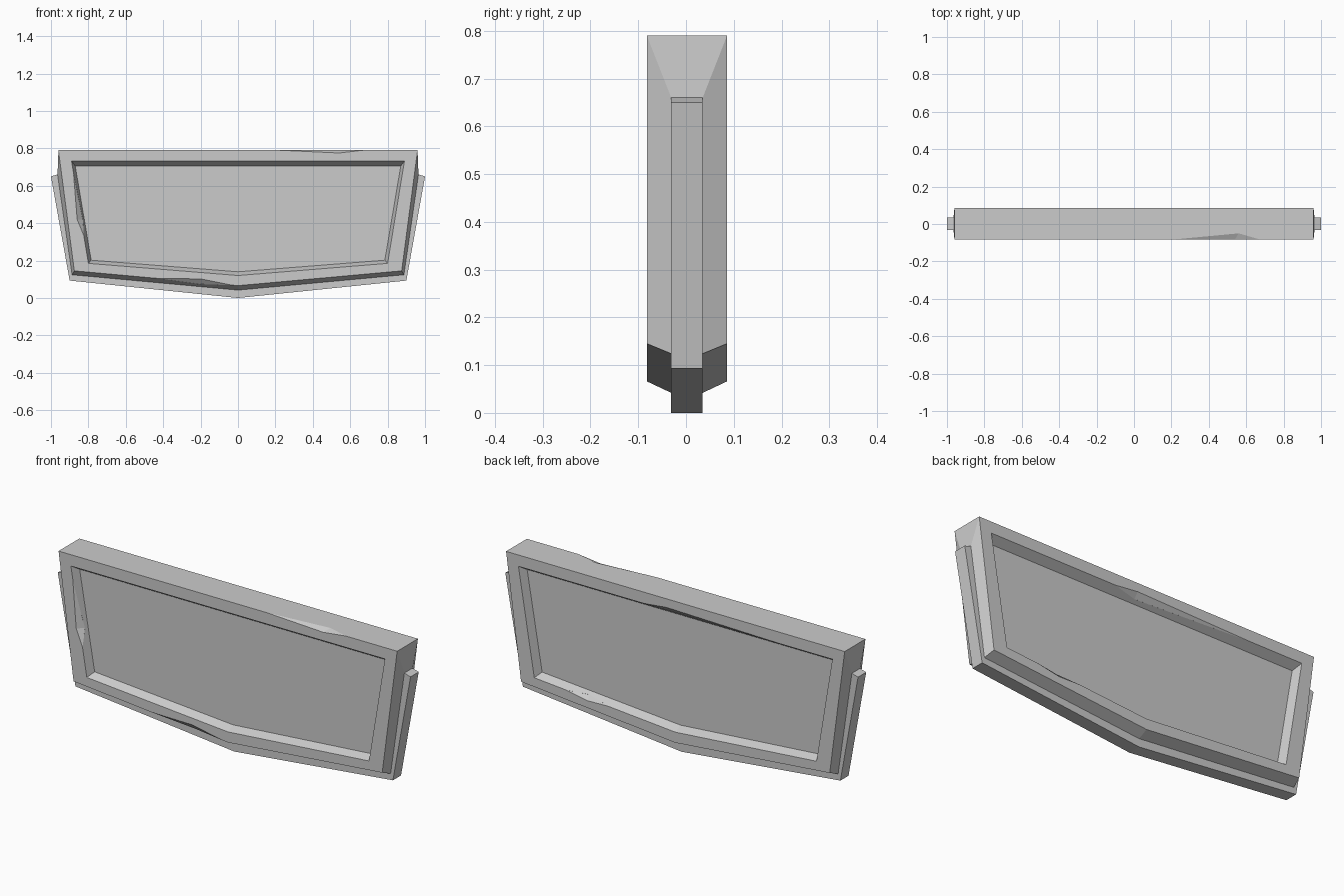
import bpy
import bmesh

if "Cube" in bpy.data.objects:
    bpy.data.objects.remove(bpy.data.objects["Cube"], do_unlink=True)

grey = bpy.data.materials.new("stone grey")
grey.use_nodes = True
grey.diffuse_color = (0.6, 0.6, 0.6, 1)
bsdf = grey.node_tree.nodes["Principled BSDF"]
bsdf.inputs["Base Color"].default_value = grey.diffuse_color
bsdf.inputs["Roughness"].default_value = 0.8

MID = 0.002  # middle of the slab in y


def outline(top, corner, point):
    """Five points: left top, left corner, bottom point, right corner, right top."""
    (tx, tz), (cx, cz) = top, corner
    return [(-tx, tz), (-cx, cz), (0, point), (cx, cz), (tx, tz)]


def loop(bm, pts, y):
    return [bm.verts.new((x, MID + y, z)) for x, z in pts]


def bridge(bm, a, b, closed):
    n = len(a)
    for i in range(n if closed else n - 1):
        j = (i + 1) % n
        bm.faces.new((a[i], a[j], b[j], b[i]))


def finish(bm, name):
    bmesh.ops.recalc_face_normals(bm, faces=bm.faces)
    mesh = bpy.data.meshes.new(name)
    bm.to_mesh(mesh)
    bm.free()
    mesh.materials.append(grey)
    obj = bpy.data.objects.new(name, mesh)
    bpy.context.collection.objects.link(obj)
    return obj


panel = outline((0.87, 0.705), (0.785, 0.202), 0.14)
opening = outline((0.89, 0.732), (0.8, 0.185), 0.12)
face = outline((0.96, 0.79), (0.875, 0.145), 0.066)
foot = outline((0.965, 0.66), (0.887, 0.124), 0.042)
rim = outline((1.0, 0.65), (0.9, 0.093), 0.0)

# Slab with a sunken panel on both sides
bm = bmesh.new()
faces, feet = [], []
for side in (-1, 1):
    p = loop(bm, panel, side * 0.042)
    o = loop(bm, opening, side * 0.084)
    f = loop(bm, face, side * 0.084)
    g = loop(bm, foot, side * 0.033)
    bm.faces.new(p)
    bridge(bm, p, o, True)
    bridge(bm, o, f, True)
    bridge(bm, f, g, False)
    faces.append(f)
    feet.append(g)
bridge(bm, feet[0], feet[1], False)
for k in (0, 4):
    bm.faces.new((faces[0][k], feet[0][k], feet[1][k], faces[1][k]))
bm.faces.new((faces[0][0], faces[0][4], faces[1][4], faces[1][0]))
slab = finish(bm, "framed_slab")

# Thin rim around the sides and bottom
bm = bmesh.new()
inner = [loop(bm, foot, y) for y in (-0.033, 0.033)]
outer = [loop(bm, rim, y) for y in (-0.033, 0.033)]
for a, b in ((inner[0], outer[0]), (inner[1], outer[1]),
             (outer[0], outer[1]), (inner[0], inner[1])):
    bridge(bm, a, b, False)
for k in (0, 4):
    bm.faces.new((inner[0][k], outer[0][k], outer[1][k], inner[1][k]))
finish(bm, "edge_rim")


def chip(start, end, deep_a, deep_b, outside):
    """Break a shallow facet pair out of one edge of the slab."""
    bm = bmesh.new()
    for co in (start, end, deep_a, deep_b, outside):
        bm.verts.new(co)
    bmesh.ops.convex_hull(bm, input=bm.verts)
    cutter = finish(bm, "chip_cutter")
    cutter.hide_render = True
    mod = slab.modifiers.new("chip", 'BOOLEAN')
    mod.operation = 'DIFFERENCE'
    mod.solver = 'EXACT'
    mod.object = cutter
    bpy.context.view_layer.objects.active = slab
    bpy.ops.object.modifier_apply(modifier=mod.name)
    bpy.data.objects.remove(cutter, do_unlink=True)


F, B = MID - 0.084, MID + 0.084
# Front top edge, front bottom edge, front inner side edge
chip((0.22, F, 0.79), (0.67, F, 0.79), (0.56, -0.05, 0.79), (0.54, F, 0.775), (0.5, -0.2, 0.9))
chip((-0.43, F, 0.105), (-0.03, F, 0.068), (-0.2, F, 0.102), (-0.2, -0.058, 0.074), (-0.2, -0.2, 0.0))
chip((-0.879, F, 0.66), (-0.823, F, 0.33), (-0.86, F, 0.42), (-0.83, -0.055, 0.42), (-0.7, -0.2, 0.45))
# Back inner top edge, back inner bottom edge
chip((0.18, B, 0.732), (-0.59, B, 0.732), (0.05, B, 0.746), (0.05, 0.062, 0.719), (0, 0.2, 0.6))
chip((0.62, B, 0.17), (0.38, B, 0.151), (0.5, B, 0.148), (0.5, 0.064, 0.17), (0.5, 0.2, 0.3))
